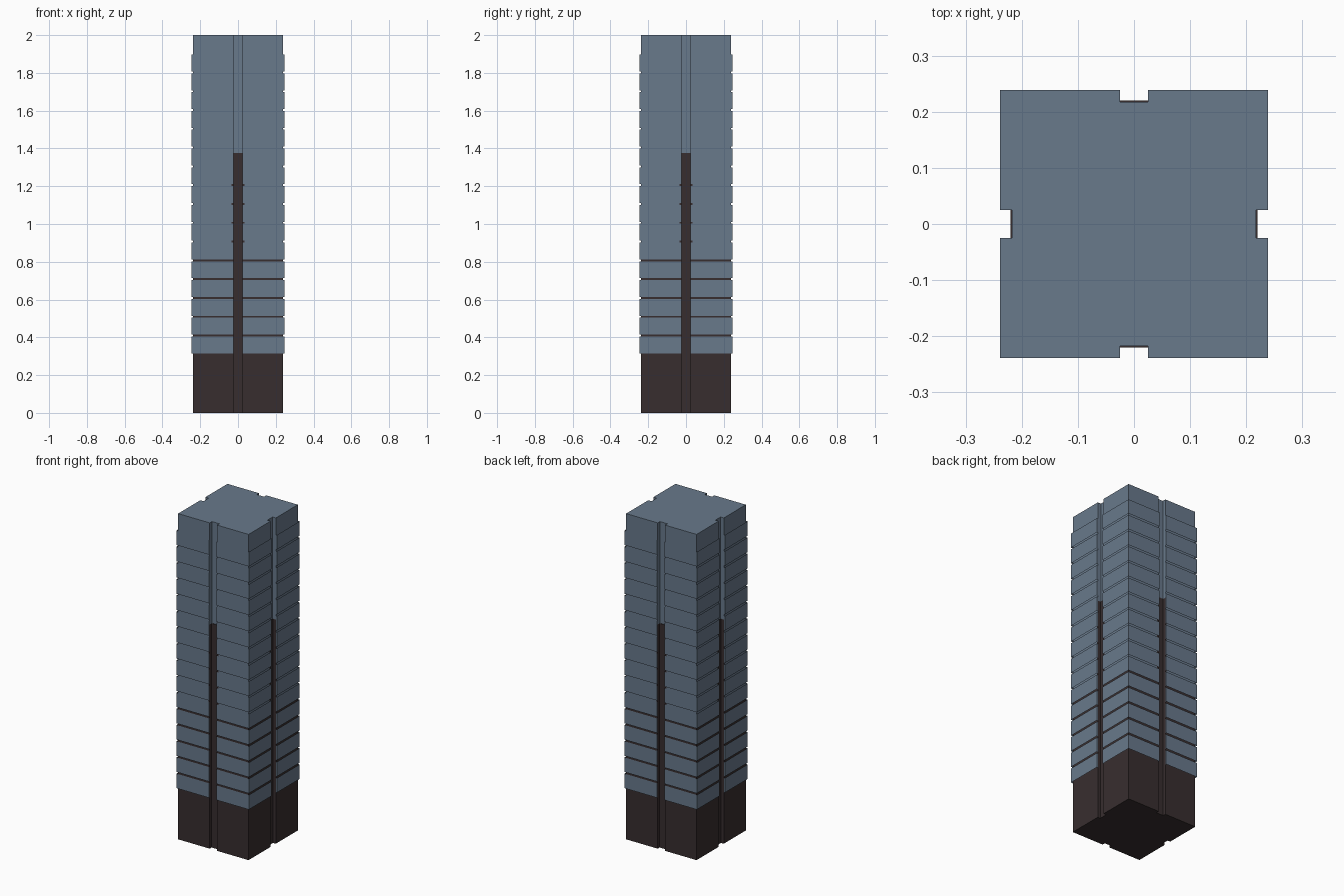
import bpy, bmesh

if "Cube" in bpy.data.objects:
    bpy.data.objects.remove(bpy.data.objects["Cube"])

H = 2.0          # tower height
R = 0.239        # half width of the core
P = 0.246        # half width at the cladding bands
N = 0.025        # half width of the notch
F = 0.217        # notch floor distance from the axis
S = 0.034        # outer edge of the dark strip beside the notch


def material(name, rgb):
    m = bpy.data.materials.new(name)
    m.diffuse_color = (*rgb, 1)
    m.use_nodes = True
    m.node_tree.nodes["Principled BSDF"].inputs["Base Color"].default_value = m.diffuse_color
    return m


BLUE = material("slate blue", (0.14, 0.192, 0.26))
DARK = material("dark brown", (0.039, 0.027, 0.028))


def turn(p, k):
    """Rotate a 2D point by k quarter turns."""
    x, y = p
    for _ in range(k):
        x, y = -y, x
    return x, y


def finish(bm, name):
    me = bpy.data.meshes.new(name)
    bm.to_mesh(me)
    bm.free()
    me.materials.append(BLUE)
    me.materials.append(DARK)
    ob = bpy.data.objects.new(name, me)
    bpy.context.collection.objects.link(ob)
    return ob


# Core: notched square section, dark to a height that depends on the face
side = [(-R, -R), (-S, -R), (-N, -R), (-N, -F), (N, -F), (N, -R), (S, -R)]
dark_to = [0.86, 1.25, 1.376, 1.376, 1.376, 1.25, 0.86]
section = [turn(p, k) for k in range(4) for p in side]
levels = [0, 0.86, 1.25, 1.376, H]
bm = bmesh.new()
rings = [[bm.verts.new((x, y, z)) for x, y in section] for z in levels]
n = len(section)
for j in range(len(levels) - 1):
    for i in range(n):
        k = (i + 1) % n
        f = bm.faces.new((rings[j][i], rings[j][k], rings[j + 1][k], rings[j + 1][i]))
        f.material_index = int(levels[j + 1] <= dark_to[i % 7] + 1e-4)
bm.faces.new(rings[-1])
bm.faces.new(rings[0][::-1]).material_index = 1
finish(bm, "tower_core")

# Cladding bands: thin shells wrapping each corner, open above and below
corner = [(N, -R), (N, -P), (P, -P), (P, -N), (R, -N)]
bm = bmesh.new()
for floor in range(16):
    z0 = 0.315 + 0.0995 * floor
    z1 = z0 + 0.0895
    for k in range(4):
        pts = [turn(p, k) for p in corner]
        low = [bm.verts.new((x, y, z0)) for x, y in pts]
        top = [bm.verts.new((x, y, z1)) for x, y in pts]
        for i in range(len(pts) - 1):
            bm.faces.new((low[i], low[i + 1], top[i + 1], top[i]))
finish(bm, "cladding_bands")

# Dark plates lining the lower part of each notch
bm = bmesh.new()
for k in range(4):
    pts = [turn(p, k) for p in [(-N, -0.2205), (N, -0.2205), (N, -F), (-N, -F)]]
    low = [bm.verts.new((x, y, 0)) for x, y in pts]
    top = [bm.verts.new((x, y, 1.376)) for x, y in pts]
    faces = [bm.faces.new((low[0], low[1], top[1], top[0])),
             bm.faces.new(top), bm.faces.new(low[::-1])]
    for f in faces:
        f.material_index = 1
finish(bm, "notch_plates")
